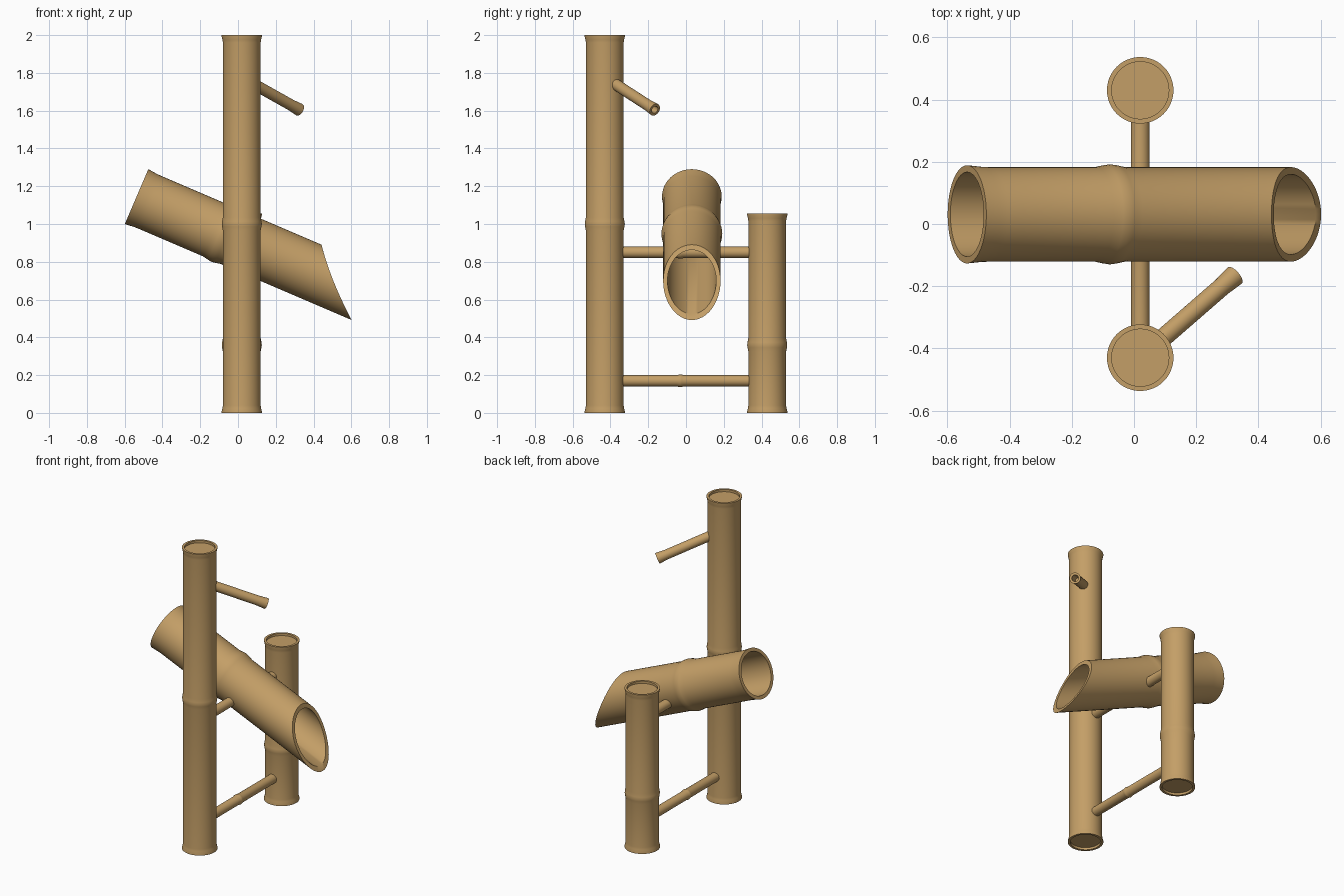
import bpy, bmesh, math
from mathutils import Vector

if "Cube" in bpy.data.objects:
    bpy.data.objects.remove(bpy.data.objects["Cube"], do_unlink=True)

bamboo = bpy.data.materials.new("tan bamboo")
color = (0.55, 0.345, 0.135, 1)
bamboo.diffuse_color = color
bamboo.use_nodes = True
bamboo.node_tree.nodes["Principled BSDF"].inputs["Base Color"].default_value = color

SIDES = 48


def turn(name, profile, start, direction, shape=None):
    """Revolve (radius, distance) points about an axis; zero radius closes an end."""
    bm = bmesh.new()
    rings = []
    for r, s in profile:
        if r == 0:
            rings.append([bm.verts.new((0, 0, s))])
            continue
        angles = [2 * math.pi * i / SIDES for i in range(SIDES)]
        rings.append([bm.verts.new((r * math.cos(a), r * math.sin(a), s)) for a in angles])
    for a, b in zip(rings, rings[1:]):
        for i in range(SIDES):
            j = (i + 1) % SIDES
            corners = [a[i % len(a)], a[j % len(a)], b[j % len(b)], b[i % len(b)]]
            bm.faces.new(list(dict.fromkeys(corners)))
    if shape:
        for v in bm.verts:
            shape(v)
    bmesh.ops.recalc_face_normals(bm, faces=bm.faces)
    mesh = bpy.data.meshes.new(name)
    bm.to_mesh(mesh)
    bm.free()
    mesh.materials.append(bamboo)
    obj = bpy.data.objects.new(name, mesh)
    bpy.context.collection.objects.link(obj)
    obj.location = start
    obj.rotation_mode = 'QUATERNION'
    obj.rotation_quaternion = Vector((0, 0, 1)).rotation_difference(Vector(direction).normalized())
    bpy.ops.object.select_all(action='DESELECT')
    obj.select_set(True)
    bpy.context.view_layer.objects.active = obj
    bpy.ops.object.shade_smooth_by_angle(angle=math.radians(40))
    return obj


def node(r, s, w, bulge):
    """Swollen joint of a bamboo stalk."""
    return [(r, s - w), (r + bulge * 0.7, s - w * 0.4), (r + bulge, s),
            (r + bulge * 0.7, s + w * 0.4), (r, s + w)]


def post(name, y, height, joint):
    r, lip, inner, depth = 0.1, 0.107, 0.092, 0.015
    end = [(0, depth), (inner, depth), (inner, 0), (lip, 0), (lip, 0.006),
           (0.102, 0.025), (r, 0.04)]
    top = [(q, height - s) for q, s in reversed(end)]
    turn(name, end + node(r, joint, 0.035, 0.006) + top, (0.02, y, 0), (0, 0, 1))


# Upright posts
post("tall_post", -0.43, 2.0, 1.0)
post("short_post", 0.43, 1.055, 0.36)

# Cross bars with a small joint
for name, z in (("pivot_bar", 0.85), ("lower_bar", 0.17)):
    half = 0.36
    turn(name, [(0, 0), (0.03, 0)] + node(0.03, half - 0.03, 0.018, 0.004)
         + [(0.03, half * 2), (0, half * 2)], (0.02, -half, z), (0, 1, 0))

# Water spout, hollow at the free end
slope = Vector((0.305, 0.265, -0.171))
reach = slope.length
turn("spout", [(0, 0.05), (0.03, 0.05), (0.03, reach - 0.06), (0.034, reach - 0.005),
               (0.034, reach), (0.02, reach), (0.02, reach - 0.15), (0, reach - 0.15)],
     (0.02, -0.43, 1.776), slope)

# Tipping tube: open at the raised end, cut on the slant at the low end
R, INNER, END, JOINT = 0.152, 0.132, 1.0, 0.5


def slant(v):
    if v.co.z >= END:
        up = -v.co.x
        v.co.z += R - up - 0.018 * (1 - (up / R) ** 2)


turn("tipping_tube",
     [(0, JOINT - 0.02), (INNER, JOINT - 0.02), (0.136, 0), (0.158, 0), (0.157, 0.01),
      (0.153, 0.05), (R, 0.08)] + node(R, JOINT, 0.05, 0.009)
     + [(R, END), (0.129, END), (INNER, JOINT + 0.02), (0, JOINT + 0.02)],
     (-0.537, 0.031, 1.145), (0.919, 0, -0.394), slant)
